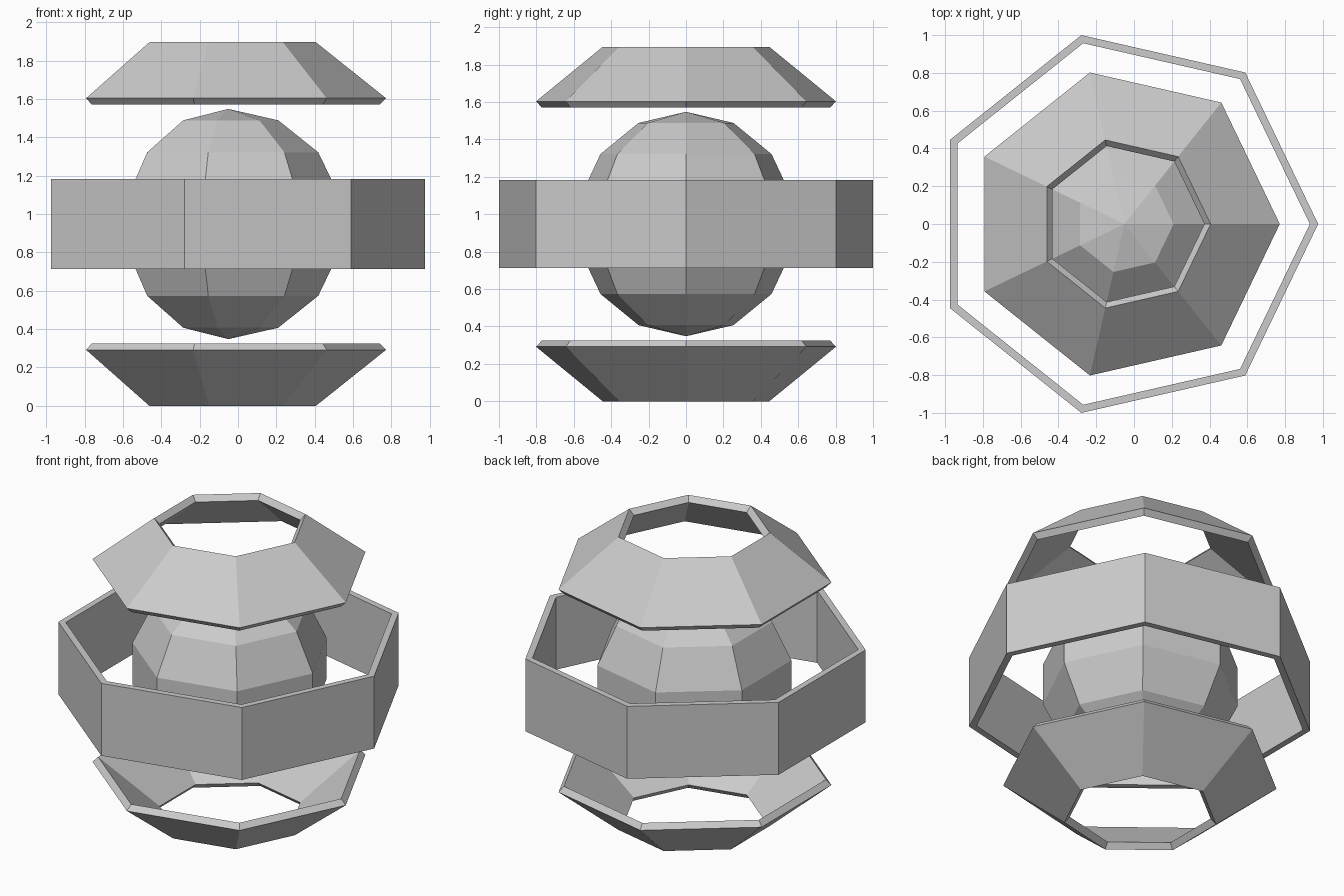
import bpy, bmesh
from math import sin, cos, pi, tau

if "Cube" in bpy.data.objects:
    bpy.data.objects.remove(bpy.data.objects["Cube"])

SIDES = 7
R = 1.052                      # outer shell radius
CX = 0.975 - R * sin(3 * pi / 7)   # heptagon axis, shifted so bounds are centred
CZ = R * cos(pi / 7)
T = 0.044                      # shell thickness


def lathe(name, profile, closed):
    """Spin a (radius, height) profile into a seven-sided solid."""
    bm = bmesh.new()
    rings = [[bm.verts.new((r * cos(tau * i / SIDES), r * sin(tau * i / SIDES), z))
              for i in range(SIDES)] for r, z in profile]
    pairs = list(zip(rings, rings[1:]))
    if closed:
        pairs.append((rings[-1], rings[0]))
    for a, b in pairs:
        for i in range(SIDES):
            j = (i + 1) % SIDES
            bm.faces.new((a[i], a[j], b[j], b[i]))
    bmesh.ops.remove_doubles(bm, verts=bm.verts, dist=1e-5)
    bmesh.ops.recalc_face_normals(bm, faces=bm.faces)
    mesh = bpy.data.meshes.new(name)
    bm.to_mesh(mesh)
    bm.free()
    obj = bpy.data.objects.new(name, mesh)
    obj.location = (CX, 0, CZ)
    bpy.context.collection.objects.link(obj)
    return obj


def arc(radius, k):
    """Point k of a half circle split into seven steps from the pole."""
    return radius * sin(k * pi / 7), radius * cos(k * pi / 7)


# Inner core: low-poly ball
lathe("core_ball", [(0, -0.6)] + [arc(0.6, k) for k in range(6, 0, -1)] + [(0, 0.6)], False)

# Equatorial band
r, h = arc(R, 3)
lathe("middle_band", [(r, -h), (r, h), (r - T, h), (r - T, -h)], True)

# Sloped upper and lower rings, mirrored about the centre
(r1, z1), (r2, z2) = arc(R, 2), arc(R, 1)
dr, dz = 0.033, 0.034
for name, s in (("upper_ring", 1), ("lower_ring", -1)):
    lathe(name, [(r1, s * z1), (r2, s * z2),
                 (r2 - dr, s * (z2 - dz)), (r1 - dr, s * (z1 - dz))], True)
